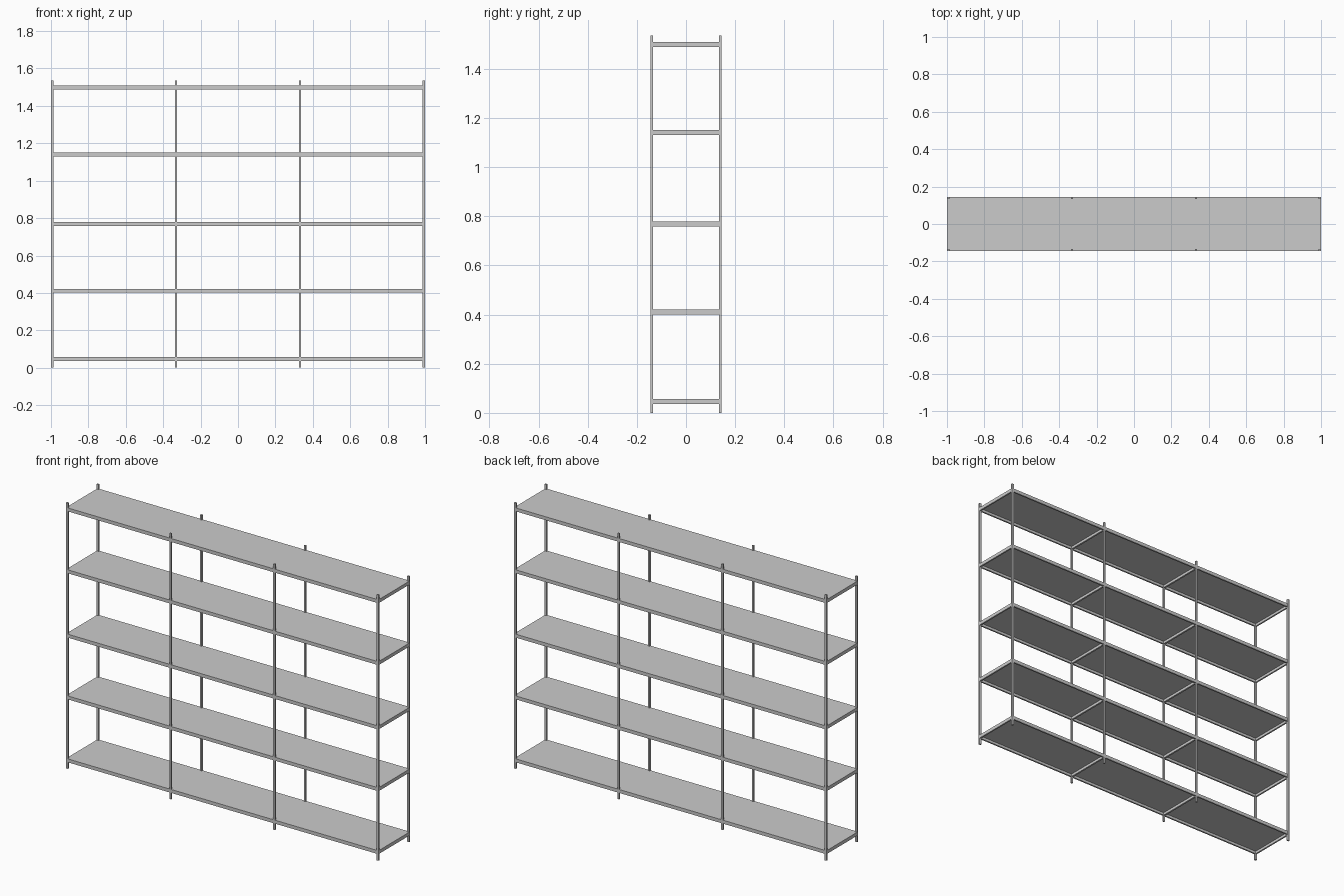
import bpy, bmesh
from mathutils import Matrix

if "Cube" in bpy.data.objects:
    bpy.data.objects.remove(bpy.data.objects["Cube"])

HX, HY, TOP = 1.0, 0.145, 1.536      # half width, half depth, post height
POST_Y = 0.010                       # post depth
SHELF_TOPS = [0.057, 0.421, 0.778, 1.150, 1.508]
RAIL_H, RAIL_W, PANEL_T = 0.020, 0.009, 0.005
INSET = 0.001                        # rails sit just behind post faces


def boxes(name, specs):
    """One object from (min corner, max corner) pairs."""
    bm = bmesh.new()
    for lo, hi in specs:
        size = [b - a for a, b in zip(lo, hi)]
        mid = [(a + b) / 2 for a, b in zip(lo, hi)]
        bmesh.ops.create_cube(bm, size=1.0,
                              matrix=Matrix.Translation(mid) @ Matrix.Diagonal((*size, 1)))
    mesh = bpy.data.meshes.new(name)
    bm.to_mesh(mesh)
    bm.free()
    obj = bpy.data.objects.new(name, mesh)
    bpy.context.collection.objects.link(obj)
    return obj


# Upright posts: wider at the ends, slim in between
for i, (x, w) in enumerate([(-HX + 0.0065, 0.013), (-0.332, 0.011),
                            (0.332, 0.011), (HX - 0.0065, 0.013)]):
    for side, y in (("front", -HY + POST_Y / 2), ("back", HY - POST_Y / 2)):
        boxes(f"{side}_post_{i + 1}", [((x - w / 2, y - POST_Y / 2, 0),
                                        (x + w / 2, y + POST_Y / 2, TOP))])

# Shelves: thin panel on a rail frame with two cross bars below
for i, z in enumerate(SHELF_TOPS):
    x, y = HX - INSET, HY - INSET
    zl, zp = z - RAIL_H, z - PANEL_T
    boxes(f"shelf_panel_{i + 1}", [((-x, -y, zp), (x, y, z))])
    rails = []
    for s in (-1, 1):
        a, b = sorted((s * y, s * (y - RAIL_W)))
        rails.append(((-x, a, zl), (x, b, zp)))
        a, b = sorted((s * x, s * (x - RAIL_W)))
        rails.append(((a, -y + RAIL_W, zl), (b, y - RAIL_W, zp)))
        c = s * 0.332
        rails.append(((c - 0.005, -y + RAIL_W, zl), (c + 0.005, y - RAIL_W, zp)))
    boxes(f"shelf_frame_{i + 1}", rails)
